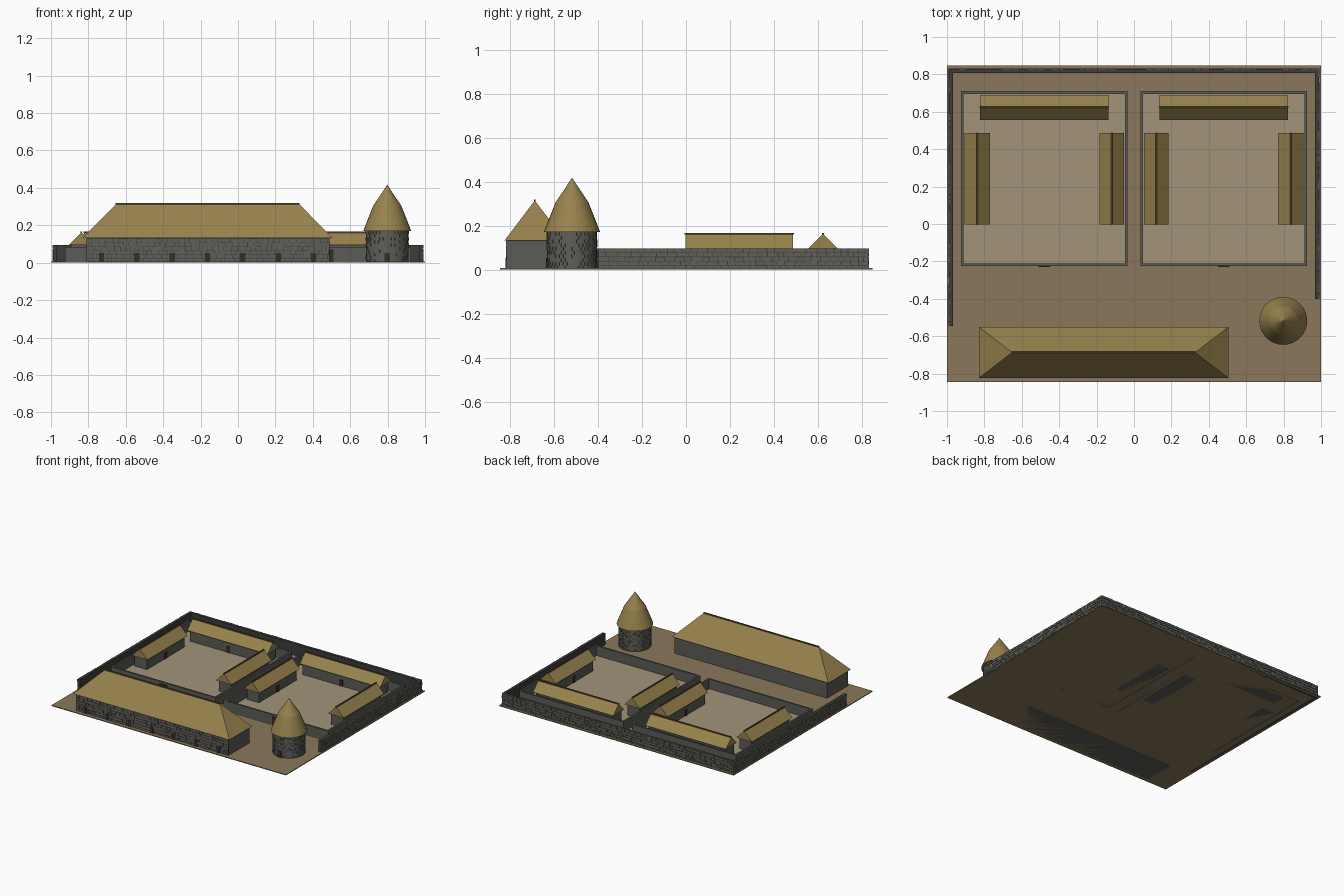
import bpy, bmesh, math, random
from mathutils import Matrix, Vector

if "Cube" in bpy.data.objects:
    bpy.data.objects.remove(bpy.data.objects["Cube"])

random.seed(4)


def material(name, rgb):
    m = bpy.data.materials.new(name)
    m.diffuse_color = (*rgb, 1)
    m.use_nodes = True
    m.node_tree.nodes["Principled BSDF"].inputs["Base Color"].default_value = m.diffuse_color
    return m


EARTH = material("earth", (0.26, 0.185, 0.105))
SAND = material("sand", (0.36, 0.295, 0.19))
STONE = material("stone", (0.105, 0.105, 0.095))
MORTAR = material("mortar", (0.045, 0.045, 0.042))
ROCK = material("rock", (0.115, 0.115, 0.10))
THATCH = material("thatch", (0.31, 0.225, 0.075))
RIDGE = material("ridge", (0.12, 0.085, 0.03))
WOOD = material("wood", (0.035, 0.027, 0.018))


def finish(bm, name, mat):
    bmesh.ops.recalc_face_normals(bm, faces=bm.faces)
    me = bpy.data.meshes.new(name)
    bm.to_mesh(me)
    bm.free()
    me.materials.append(mat)
    ob = bpy.data.objects.new(name, me)
    bpy.context.collection.objects.link(ob)
    return ob


def add_box(bm, x0, x1, y0, y1, z0, z1, mat=Matrix()):
    m = (mat @ Matrix.Translation(((x0 + x1) / 2, (y0 + y1) / 2, (z0 + z1) / 2))
         @ Matrix.Diagonal((x1 - x0, y1 - y0, z1 - z0, 1)))
    bmesh.ops.create_cube(bm, size=1, matrix=m)


def boxes(name, mat, *dims):
    bm = bmesh.new()
    for d in dims:
        add_box(bm, *d)
    return finish(bm, name, mat)


def masonry(name, start, end, height, course, length, depth=0.006):
    """Irregular stone courses along start->end, protruding to the right of travel."""
    a, b = Vector((*start, 0)), Vector((*end, 0))
    d = b - a
    mat = Matrix.Translation(a) @ Matrix.Rotation(math.atan2(d.y, d.x), 4, 'Z')
    bm = bmesh.new()
    rows = round(height / course)
    h = height / rows
    for r in range(rows):
        s = 0
        while s < d.length - 0.006:
            e = min(s + length * random.uniform(0.6, 1.4), d.length)
            add_box(bm, s + 0.001, e - random.uniform(0.001, 0.003), -depth * random.uniform(0.5, 1), 0.001,
                    r * h + 0.001, (r + 1) * h - random.uniform(0.0005, 0.002), mat)
            s = e
    return finish(bm, name, ROCK)


def roof(name, x0, x1, y0, y1, z0, z1, hip=0.0, along_x=True):
    """Closed thatched prism; hip pulls the ridge ends inwards."""
    bm = bmesh.new()
    base = [bm.verts.new(p) for p in ((x0, y0, z0), (x1, y0, z0), (x1, y1, z0), (x0, y1, z0))]
    cx, cy = (x0 + x1) / 2, (y0 + y1) / 2
    if along_x:
        ends = ((x0 + hip, cy, z1), (x1 - hip, cy, z1))
    else:
        ends = ((cx, y0 + hip, z1), (cx, y1 - hip, z1))
        base = base[1:] + base[:1]
    p, q = (bm.verts.new(e) for e in ends)
    a, b, c, d = base
    for f in ((a, b, q, p), (c, d, p, q), (b, c, q), (d, a, p), (d, c, b, a)):
        bm.faces.new(f)
    finish(bm, name, THATCH)
    # ridge pole
    r, o = 0.004, 0.003
    (ax, ay, az), (bx, by, bz) = ends
    if along_x:
        boxes(name + "_ridge", RIDGE, (ax - o, bx + o, ay - r, ay + r, az - r, az + r))
    else:
        boxes(name + "_ridge", RIDGE, (ax - r, ax + r, ay - o, by + o, az - r, az + r))


# Ground
boxes("ground", EARTH, (-1, 1, -0.845, 0.848, 0, 0.006))

# Outer wall on three sides, stone-faced outside
H = 0.095
boxes("outer_wall", MORTAR, (-0.986, -0.968, -0.545, 0.826, 0, H),
      (0.968, 0.986, -0.40, 0.826, 0, H), (-0.968, 0.968, 0.808, 0.826, 0, H))
masonry("outer_stones_right", (0.986, -0.40), (0.986, 0.83), H + 0.001, 0.019, 0.038)
masonry("outer_stones_back", (0.99, 0.826), (-0.99, 0.826), H + 0.001, 0.019, 0.038)
masonry("outer_stones_left", (-0.986, 0.83), (-0.986, -0.545), H + 0.001, 0.019, 0.038)


# Thatched house inside a compound; door faces the courtyard
def house(name, x0, x1, y0, y1, door):
    along = x1 - x0 > y1 - y0
    m = 0.015
    boxes(name + "_walls", STONE, (x0 + m, x1 - m, y0 + m, y1 - m, 0, 0.097))
    roof(name + "_roof", x0, x1, y0, y1, 0.095, 0.163, along_x=along)
    cx, cy, w = (x0 + x1) / 2, (y0 + y1) / 2, 0.014
    if along:
        d = (cx - w, cx + w, y0 + m - 0.004, y0 + m + 0.004, 0.006, 0.058)
    else:
        x = x1 - m if door > 0 else x0 + m
        d = (x - 0.004, x + 0.004, cy - w, cy + w, 0.006, 0.058)
    boxes(name + "_door", WOOD, d)


# Two mirrored compounds
T, CH = 0.014, 0.085
for side, s in (("left", -1), ("right", 1)):
    def span(a, b):
        return (a, b) if s > 0 else (-b, -a)
    x0, x1 = span(0.035, 0.925)
    y0, y1 = -0.225, 0.71
    boxes(side + "_courtyard", SAND, (x0, x1, y0, y1, 0.002, 0.010))
    boxes(side + "_compound_wall", STONE,
          (x0, x0 + T, y0, y1, 0, CH), (x1 - T, x1, y0, y1, 0, CH),
          (x0 + T, x1 - T, y0, y0 + T, 0, CH), (x0 + T, x1 - T, y1 - T, y1, 0, CH))
    boxes(side + "_gate", WOOD, (s * 0.48 - 0.03, s * 0.48 + 0.03, y0 - 0.005, y0 + 0.003, 0, 0.07))
    house(side + "_back_house", *span(0.137, 0.823), 0.556, 0.69, 0)
    house(side + "_inner_house", *span(0.053, 0.185), -0.003, 0.487, s)
    house(side + "_outer_house", *span(0.77, 0.905), -0.003, 0.487, -s)

# Long front hall with hipped roof and a row of doors
boxes("hall_walls", STONE, (-0.81, 0.49, -0.815, -0.562, 0, 0.137))
boxes("hall_front_mortar", MORTAR, (-0.809, 0.489, -0.8155, -0.81, 0, 0.132))
masonry("hall_stones", (-0.81, -0.815), (0.49, -0.815), 0.13, 0.02, 0.034, 0.004)
roof("hall_roof", -0.83, 0.505, -0.824, -0.55, 0.133, 0.314, hip=0.178)
boxes("hall_doors", WOOD, *[(x - 0.014, x + 0.014, -0.821, -0.81, 0.006, 0.053)
                            for x in (-0.73 + 0.189 * i for i in range(7))])

# Round granary tower
TX, TY, N = 0.798, -0.518, 32


def lathe(name, profile, mat):
    bm = bmesh.new()
    vs = [bm.verts.new((r, 0, z)) for r, z in profile]
    es = [bm.edges.new(p) for p in zip(vs, vs[1:])]
    bmesh.ops.spin(bm, geom=vs + es, cent=(0, 0, 0), axis=(0, 0, 1), angle=math.tau, steps=N)
    bmesh.ops.remove_doubles(bm, verts=bm.verts, dist=1e-5)
    ob = finish(bm, name, mat)
    ob.location = (TX, TY, 0)
    return ob


lathe("tower_wall", [(0, 0), (0.113, 0), (0.113, 0.178), (0, 0.178)], STONE)
lathe("tower_roof", [(0, 0.17), (0.128, 0.17), (0.103, 0.235), (0.075, 0.305), (0.037, 0.361), (0, 0.417)], THATCH)
bm = bmesh.new()
for row in range(10):
    for i in range(36):
        ang = math.tau * (i + 0.5 * (row % 2)) / 36
        w = random.uniform(0.0080, 0.0096)
        m = Matrix.Translation((TX, TY, 0)) @ Matrix.Rotation(ang, 4, 'Z')
        add_box(bm, 0.106, random.uniform(0.1135, 0.1155), -w, w, row * 0.017 + 0.001, row * 0.017 + 0.0165, m)
finish(bm, "tower_stones", ROCK)
boxes("tower_door", WOOD, (TX - 0.014, TX + 0.014, TY - 0.119, TY - 0.10, 0.006, 0.053))
